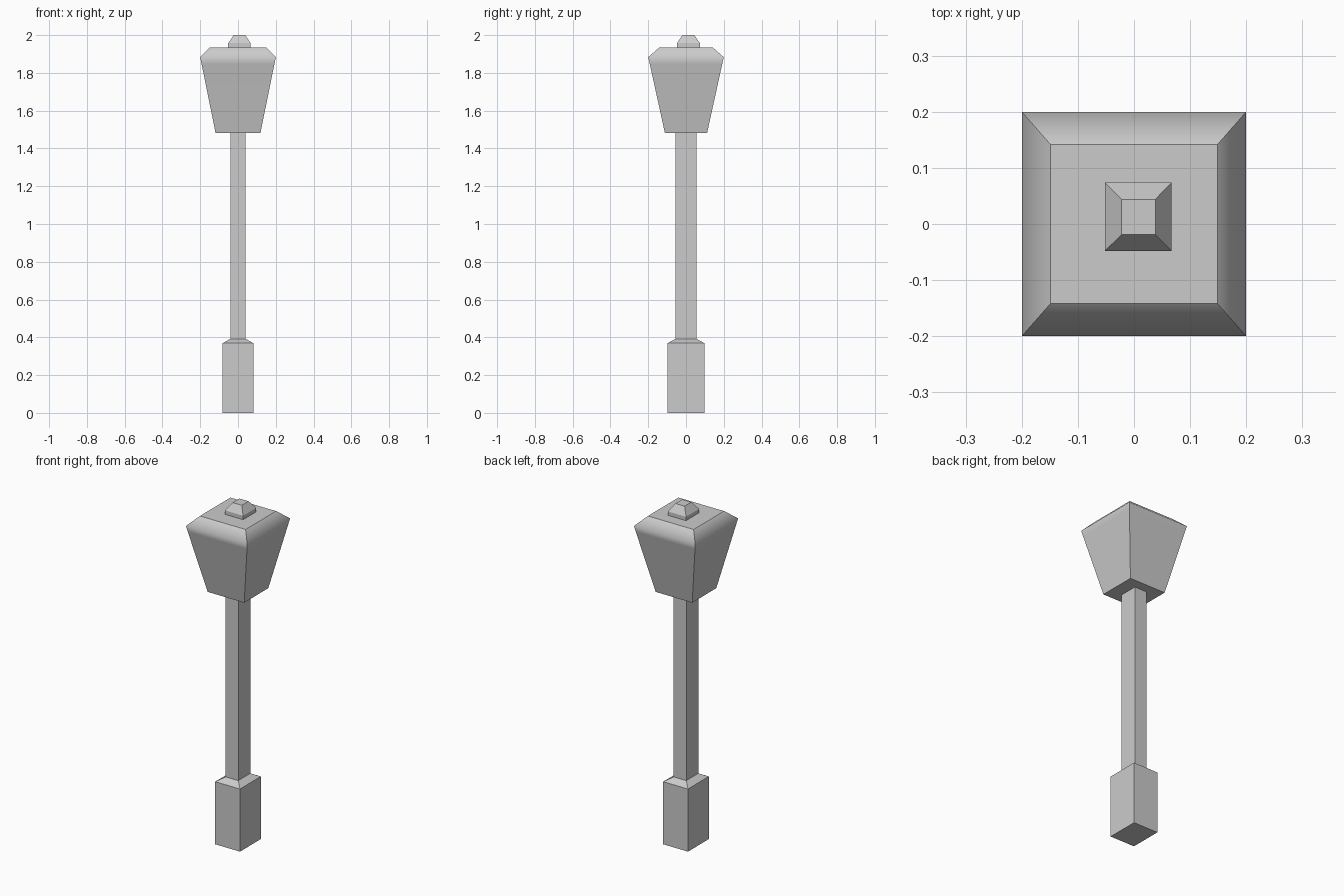
import bpy, bmesh

if "Cube" in bpy.data.objects:
    bpy.data.objects.remove(bpy.data.objects["Cube"])


def square_loft(name, rings, soft_levels=()):
    """Stack rectangular rings (z, x0, x1, y0, y1) into a closed solid.
    Horizontal edges of the rings in soft_levels are shaded smooth."""
    bm = bmesh.new()
    loops = []
    for z, x0, x1, y0, y1 in rings:
        loops.append([bm.verts.new(c) for c in
                      ((x0, y0, z), (x1, y0, z), (x1, y1, z), (x0, y1, z))])
    bm.faces.new(loops[0][::-1])
    bm.faces.new(loops[-1])
    for lo, hi in zip(loops, loops[1:]):
        for i in range(4):
            j = (i + 1) % 4
            bm.faces.new((lo[i], lo[j], hi[j], hi[i]))
    for f in bm.faces:
        f.smooth = bool(soft_levels)
    for e in bm.edges:
        e.smooth = any(all(v in loops[k] for v in e.verts) for k in soft_levels)
    mesh = bpy.data.meshes.new(name)
    bm.to_mesh(mesh)
    bm.free()
    obj = bpy.data.objects.new(name, mesh)
    bpy.context.collection.objects.link(obj)
    return obj


def ring(z, hx, hy):
    return (z, -hx, hx, -hy, hy)


# Pedestal with short shoulder, running up into the pole
square_loft("pedestal_and_pole", [
    ring(0.0, 0.081, 0.097),
    ring(0.369, 0.081, 0.097),
    ring(0.392, 0.041, 0.056),
    ring(1.483, 0.041, 0.056),
])

# Tapered lantern with softened eave and sloped roof
square_loft("lantern_head", [
    ring(1.483, 0.119, 0.112),
    ring(1.848, 0.193, 0.192),
    ring(1.883, 0.20, 0.20),
    ring(1.934, 0.149, 0.142),
], soft_levels=(1, 2))

# Slightly off-centre finial
square_loft("finial", [
    (1.934, -0.052, 0.067, -0.048, 0.074),
    (1.957, -0.052, 0.067, -0.048, 0.074),
    (2.0, -0.022, 0.038, -0.019, 0.044),
])
